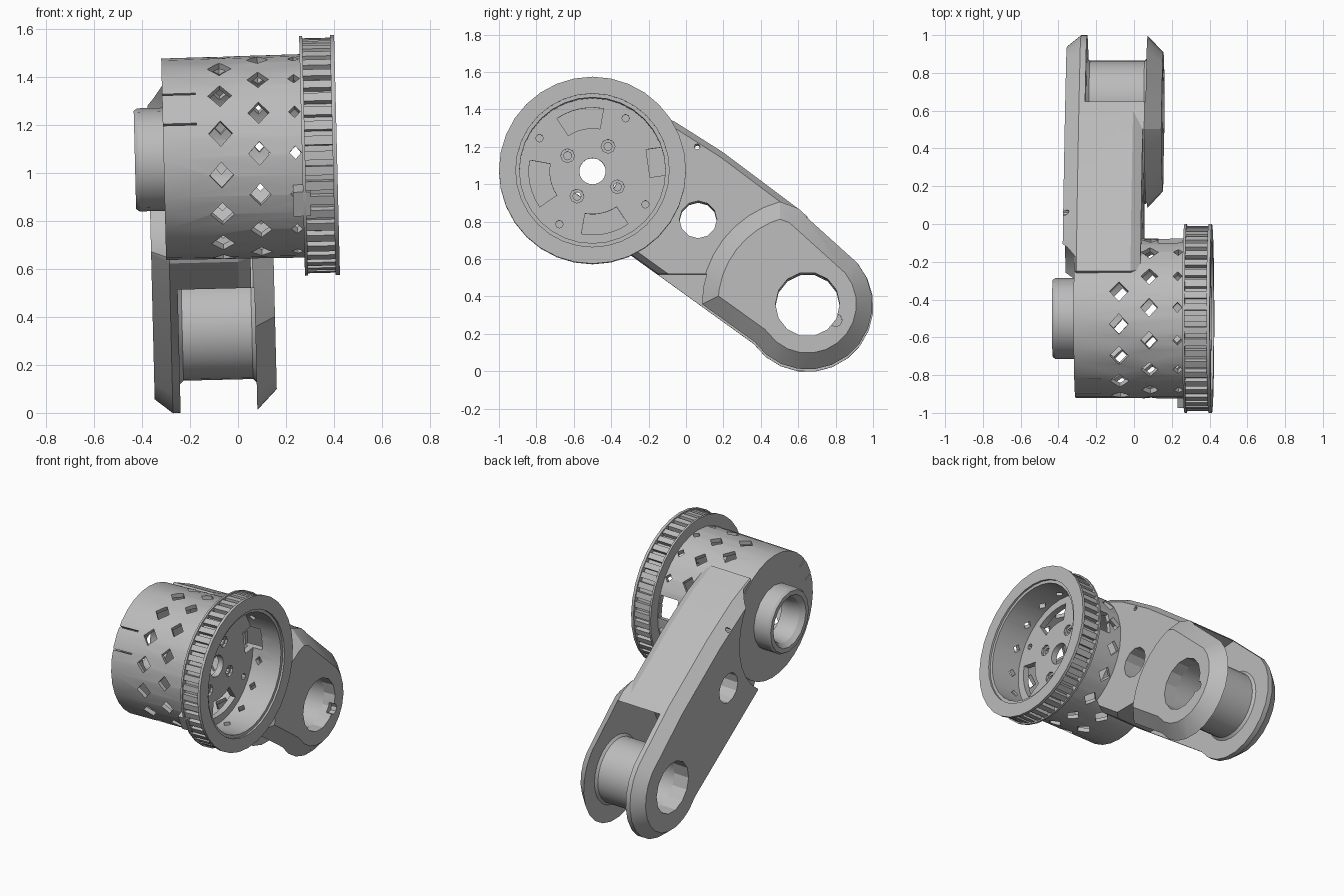
import bpy, bmesh, math
from mathutils import Matrix, Vector

if bpy.data.objects.get("Cube"):
    bpy.data.objects.remove(bpy.data.objects["Cube"])

gray = bpy.data.materials.new("light_gray")
gray.use_nodes = True
gray.diffuse_color = (0.5, 0.5, 0.5, 1)
gray.node_tree.nodes["Principled BSDF"].inputs["Base Color"].default_value = (0.5, 0.5, 0.5, 1)

DRUM = (-0.5, 1.065)   # drum axis in y, z
END = (0.65, 0.355)    # far pivot in y, z
PIVOT = Vector((0, *DRUM))
TILT = Matrix.Translation(PIVOT) @ Matrix.Rotation(math.radians(-1.4), 4, 'Y') @ Matrix.Translation(-PIVOT)


def polar(c, r, deg):
    a = math.radians(deg)
    return (c[0] + r * math.cos(a), c[1] + r * math.sin(a))


def arc(c, r, a0, a1, n):
    return [polar(c, r, a0 + (a1 - a0) * i / n) for i in range(n + 1)]


def circle(c, r, n=16):
    return arc(c, r, 0, 360, n)[:-1]


def inset(pts, d):
    """Move each side of a clockwise outline inwards by d."""
    out = []
    for i, p in enumerate(pts):
        p, a, b = Vector(p), Vector(pts[i - 1]), Vector(pts[(i + 1) % len(pts)])
        e, f = (p - a).normalized(), (b - p).normalized()
        n, m = Vector((e.y, -e.x)), Vector((f.y, -f.x))
        out.append(tuple(p + (n + m) * d / max(0.5, 1 + n.dot(m))))
    return out


def loft(bm, sections):
    """Solid through equal-sized y, z outlines placed along x."""
    rings = [[bm.verts.new((x, *p)) for p in pts] for x, pts in sections]
    n = len(rings[0])
    for r, s in zip(rings, rings[1:]):
        for i in range(n):
            bm.faces.new((r[i], r[(i + 1) % n], s[(i + 1) % n], s[i]))
    bm.faces.new(rings[0])
    bm.faces.new(rings[-1])


def prism(bm, pts, x0, x1):
    loft(bm, [(x0, pts), (x1, pts)])


def block(bm, deg, x, r0, r1, hx, ht, diamond=False):
    """Box or diamond bar pointing out from the drum axis."""
    shape = [(-hx, 0), (0, -ht), (hx, 0), (0, ht)] if diamond else \
            [(-hx, -ht), (hx, -ht), (hx, ht), (-hx, ht)]
    rot = Matrix.Rotation(math.radians(deg), 3, 'X')
    lo, hi = [[bm.verts.new(PIVOT + rot @ Vector((x + u, r, v))) for u, v in shape] for r in (r0, r1)]
    for i in range(4):
        bm.faces.new((lo[i], lo[(i + 1) % 4], hi[(i + 1) % 4], hi[i]))
    bm.faces.new(lo)
    bm.faces.new(hi)


def lathe(bm, profile, c, n):
    """Revolve a closed x, radius profile about an axis along x."""
    rings = [[bm.verts.new((x, *polar(c, r, 360 * i / n))) for x, r in profile] for i in range(n)]
    k = len(profile)
    for i in range(n):
        r, s = rings[i], rings[(i + 1) % n]
        for j in range(k):
            bm.faces.new((r[j], r[(j + 1) % k], s[(j + 1) % k], s[j]))


def make(name, bm):
    bmesh.ops.recalc_face_normals(bm, faces=bm.faces)
    me = bpy.data.meshes.new(name)
    bm.to_mesh(me)
    bm.free()
    ob = bpy.data.objects.new(name, me)
    bpy.context.collection.objects.link(ob)
    me.materials.append(gray)
    return ob


def combine(ob, bm, op='DIFFERENCE'):
    tool = make("cutter", bm)
    tool.hide_render = True
    mod = ob.modifiers.new("bool", 'BOOLEAN')
    mod.operation, mod.solver, mod.object = op, 'EXACT', tool
    bpy.context.view_layer.objects.active = ob
    bpy.ops.object.modifier_apply(modifier=mod.name)
    bpy.data.objects.remove(tool)


def finish(ob):
    ob.matrix_world = TILT
    bpy.ops.object.select_all(action='DESELECT')
    ob.select_set(True)
    bpy.context.view_layer.objects.active = ob
    bpy.ops.object.shade_smooth_by_angle(angle=math.radians(25))


# Hollow drum with a recessed front plate
bm = bmesh.new()
lathe(bm, [(-0.31, 0.14), (-0.31, 0.42), (0.4, 0.425), (0.4, 0.39), (0.19, 0.39),
           (0.19, 0.07), (0.15, 0.07), (0.15, 0.395), (-0.27, 0.395), (-0.27, 0.14)], DRUM, 32)
drum = make("drum", bm)

# Rows of diamond vents around the drum
bm = bmesh.new()
for x, size, phase in ((-0.07, 0.05, 14), (0.09, 0.045, 2), (0.24, 0.025, 2)):
    for i in range(15):
        block(bm, 180 - phase + 24 * i, x, 0.36, 0.46, size, size * 1.1, True)
combine(drum, bm)

# Screw holes and curved slots in the plate
bm = bmesh.new()
for i in range(4):
    a = 58 + 90 * i
    prism(bm, circle(polar(DRUM, 0.157, a), 0.022, 8), 0.1, 0.25)
    prism(bm, circle(polar(DRUM, 0.334, a), 0.02, 8), 0.1, 0.25)
    if i:
        s = 12 + 90 * i
        prism(bm, arc(DRUM, 0.34, s - 22, s + 22, 6) + arc(DRUM, 0.23, s + 22, s - 22, 6), 0.1, 0.25)
combine(drum, bm)
bm = bmesh.new()
for i in range(4):
    prism(bm, circle(polar(DRUM, 0.157, 58 + 90 * i), 0.037, 8), 0.175, 0.25)
combine(drum, bm)

# Side window and thin front slits
bm = bmesh.new()
block(bm, 8, 0.195, 0.3, 0.5, 0.065, 0.075)
for deg in (160, 140):
    block(bm, deg, -0.26, 0.36, 0.46, 0.09, 0.004)
combine(drum, bm)
finish(drum)

# Toothed pulley ring with two flanges
bm = bmesh.new()
lathe(bm, [(0.267, 0.41), (0.267, 0.5), (0.28, 0.5), (0.28, 0.465), (0.395, 0.465),
           (0.395, 0.5), (0.413, 0.5), (0.413, 0.41)], DRUM, 32)
finish(make("pulley_ring", bm))
bm = bmesh.new()
for i in range(48):
    block(bm, 7.5 * i, 0.338, 0.455, 0.49, 0.059, 0.019)
finish(make("pulley_teeth", bm))
bm = bmesh.new()
block(bm, 204, 0.262, 0.4, 0.495, 0.036, 0.055)
finish(make("clamp_block", bm))

# Hollow bearing boss
bm = bmesh.new()
lathe(bm, [(-0.3, 0.14), (-0.3, 0.215), (-0.415, 0.215), (-0.43, 0.205), (-0.43, 0.175),
           (-0.4, 0.15), (-0.35, 0.14)], DRUM, 16)
finish(make("bearing_boss", bm))

# Arm body with chamfered sides
tip = arc(END, 0.352, 40, -145, 12)
body = [(-0.5, 1.06), (-0.25, 1.42), (-0.06, 1.335), (0.2, 1.17), (0.6, 0.87)] + tip + [(-0.3, 0.63)]
bm = bmesh.new()
loft(bm, [(-0.372, inset(body, 0.06)), (-0.297, body), (-0.01, body), (0.042, inset(body, 0.03))])
arm = make("arm", bm)

# Raised fork lobe
lobe = [(0.6, 0.87)] + tip + arc(END, 0.57, 180, 105, 8)
bm = bmesh.new()
loft(bm, [(-0.05, lobe), (0.05, lobe), (0.138, inset(lobe, 0.09))])
combine(arm, bm, 'UNION')

# Seat for the drum
for r, x0, x1 in ((0.415, -0.308, 0.5), (0.455, -0.5, -0.305)):
    bm = bmesh.new()
    prism(bm, circle(DRUM, r, 32), x0, x1)
    combine(arm, bm)

# Fork slot and the open underside
bm = bmesh.new()
prism(bm, circle(END, 0.47, 32), -0.265, 0.055)
combine(arm, bm)
bm = bmesh.new()
prism(bm, [(-0.25, 0), (0.6, 0), (0.6, 0.52), (-0.25, 0.52)], -0.265, 0.055)
combine(arm, bm)

# Holes through the arm
bm = bmesh.new()
for c, r, n in ((END, 0.172, 14), ((0.065, 0.81), 0.1, 12), ((0.06, 1.2), 0.015, 8), ((0.8, 0.27), 0.02, 8)):
    if c != (0.8, 0.27):
        prism(bm, circle(c, r, n), -0.6, 0.4)
combine(arm, bm)
bm = bmesh.new()
prism(bm, circle((0.8, 0.27), 0.035, 8), 0.1, 0.2)
combine(arm, bm)
finish(arm)

# Sleeve between the fork cheeks
bm = bmesh.new()
lathe(bm, [(-0.27, 0.172), (-0.27, 0.235), (-0.25, 0.215), (0.04, 0.215), (0.06, 0.235), (0.06, 0.172)], END, 28)
finish(make("fork_sleeve", bm))
